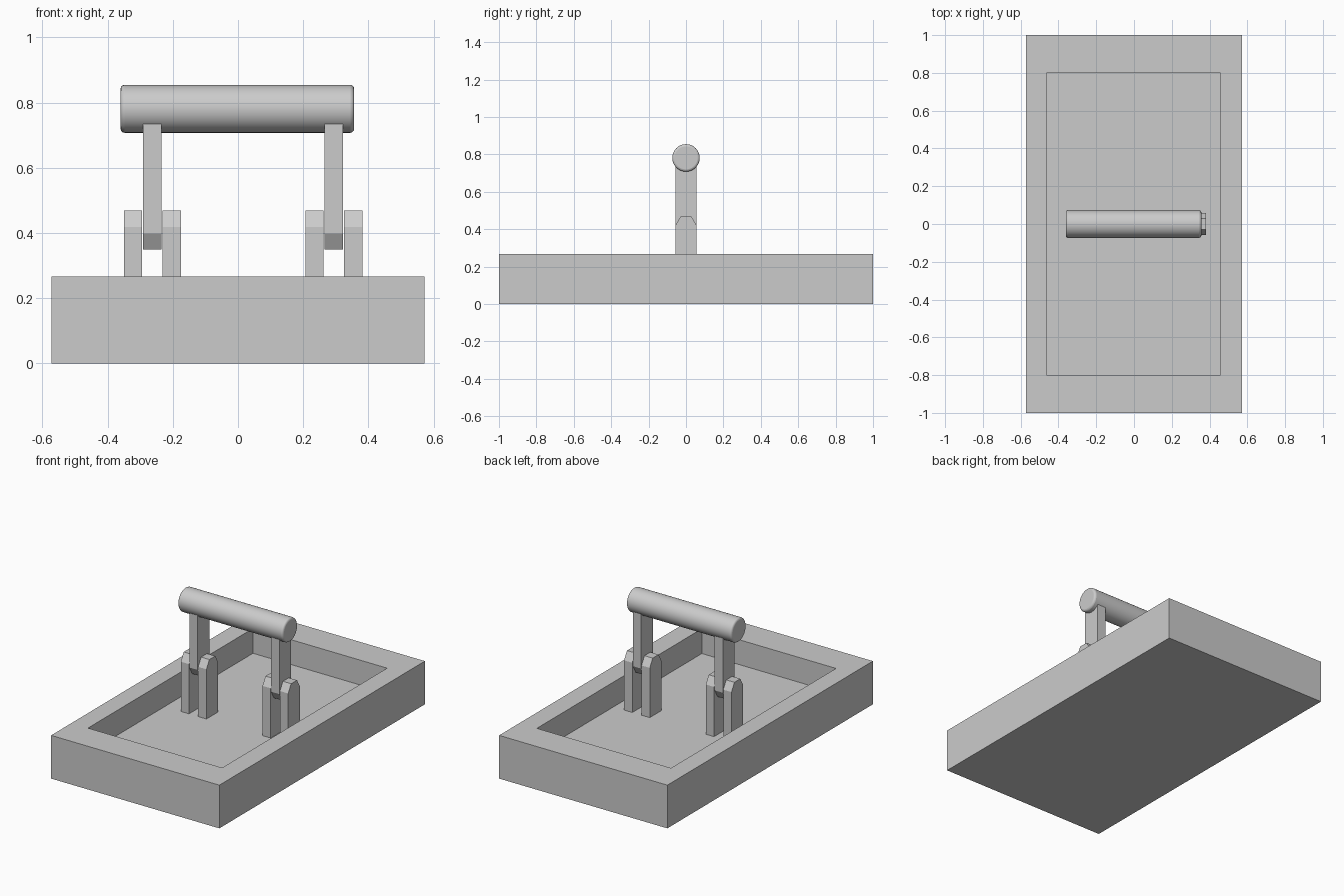
import bpy, bmesh
from math import cos, sin, pi

if "Cube" in bpy.data.objects:
    bpy.data.objects.remove(bpy.data.objects["Cube"])

HALF_W = 0.057            # half thickness of posts and arms in y
FLOOR = 0.113             # recess floor height


def new_object(name, bm):
    bmesh.ops.recalc_face_normals(bm, faces=bm.faces[:])
    mesh = bpy.data.meshes.new(name)
    bm.to_mesh(mesh)
    bm.free()
    ob = bpy.data.objects.new(name, mesh)
    bpy.context.collection.objects.link(ob)
    return ob


def extrude_x(name, profile, x0, x1):
    """Extrude a (y, z) outline along x."""
    bm = bmesh.new()
    face = bm.faces.new([bm.verts.new((x0, y, z)) for y, z in profile])
    ext = bmesh.ops.extrude_face_region(bm, geom=[face])
    verts = [v for v in ext["geom"] if isinstance(v, bmesh.types.BMVert)]
    bmesh.ops.translate(bm, verts=verts, vec=(x1 - x0, 0, 0))
    return new_object(name, bm)


def half_hex(centre_z, sign):
    """Low-poly rounded end, bulging up (1) or down (-1)."""
    return [(HALF_W * cos(i * pi / 3), centre_z + sign * HALF_W * sin(i * pi / 3))
            for i in range(4)]


# Tray: four rings skinned together, then capped at floor and underside
bm = bmesh.new()
rings = []
for x0, x1, y, z in [(-0.573, 0.573, 1, 0), (-0.573, 0.573, 1, 0.266),
                     (-0.46, 0.454, 0.803, 0.266), (-0.46, 0.454, 0.803, FLOOR)]:
    rings.append([bm.verts.new(p) for p in
                  [(x0, -y, z), (x1, -y, z), (x1, y, z), (x0, y, z)]])
for a, b in zip(rings, rings[1:]):
    for i in range(4):
        j = (i + 1) % 4
        bm.faces.new((a[i], a[j], b[j], b[i]))
bm.faces.new(rings[0])
bm.faces.new(rings[-1])
new_object("tray", bm)

# Hinge brackets (pair of posts) with a swinging arm between them
post = half_hex(0.419, 1) + [(-HALF_W, FLOOR), (HALF_W, FLOOR)]
arm = half_hex(0.399, -1) + [(-HALF_W, 0.77), (HALF_W, 0.77)]
for side, cx in (("left", -0.263), ("right", 0.294)):
    extrude_x(side + "_outer_post", post, cx - 0.087, cx - 0.031)
    extrude_x(side + "_inner_post", post, cx + 0.032, cx + 0.088)
    extrude_x(side + "_arm", arm, cx - 0.029, cx + 0.028)

# Grip bar with softened ends
bpy.ops.mesh.primitive_cylinder_add(vertices=32, radius=0.0735, depth=0.717,
                                    location=(-0.002, 0, 0.781),
                                    rotation=(0, pi / 2, 0))
grip = bpy.context.object
grip.name = "grip_bar"
bevel = grip.modifiers.new("soft_ends", "BEVEL")
bevel.width = 0.012
bevel.segments = 3
bevel.limit_method = 'ANGLE'
bpy.ops.object.shade_smooth_by_angle()
